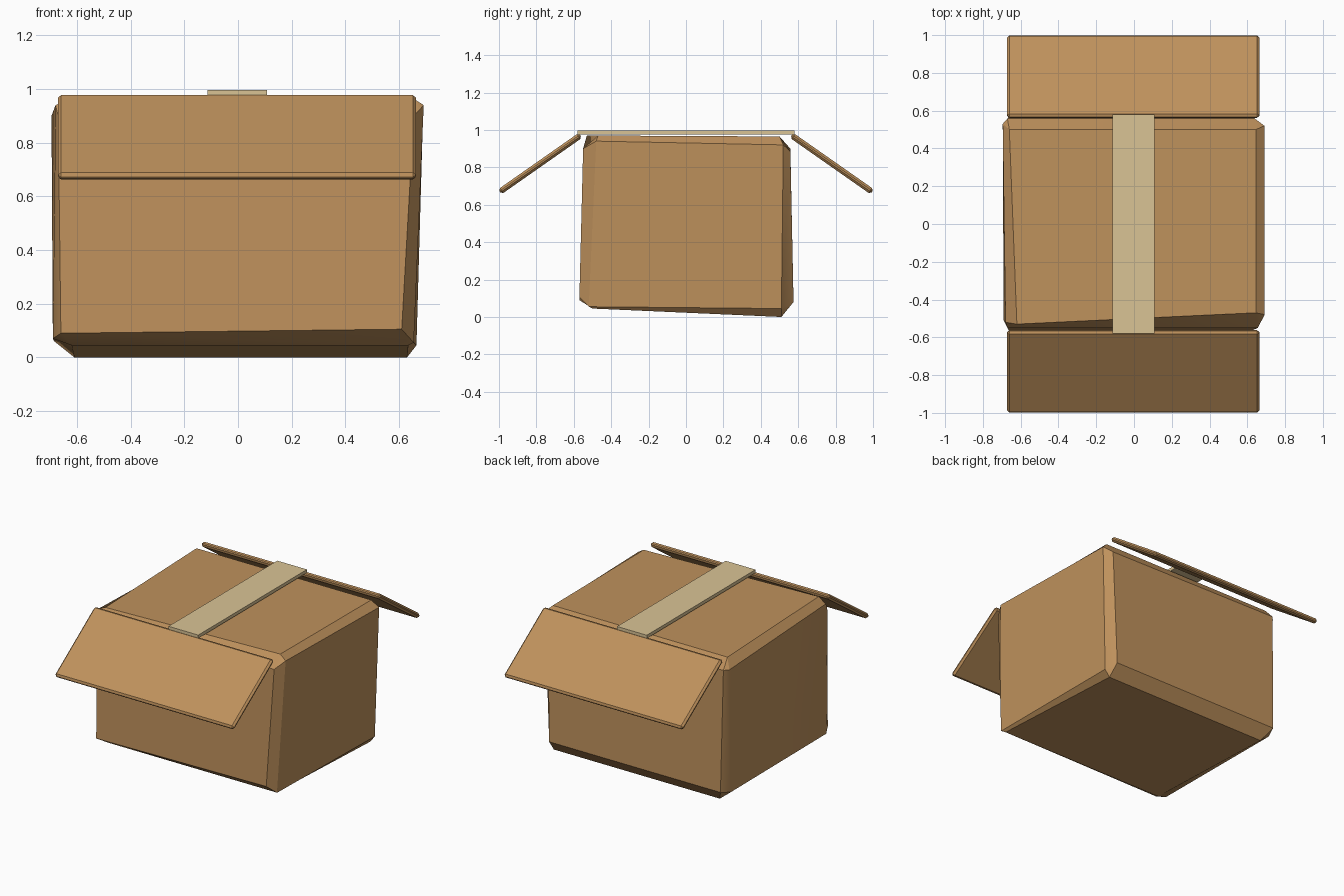
import bpy, bmesh, math
from itertools import product

if "Cube" in bpy.data.objects:
    bpy.data.objects.remove(bpy.data.objects["Cube"])


def material(name, rgb):
    m = bpy.data.materials.new(name)
    m.diffuse_color = (*rgb, 1)
    m.use_nodes = True
    m.node_tree.nodes["Principled BSDF"].inputs["Base Color"].default_value = m.diffuse_color
    return m


CARD = material("cardboard brown", (0.52, 0.285, 0.108))
TAPE = material("pale tape", (0.70, 0.55, 0.30))


def finish(name, bm, mat):
    bmesh.ops.recalc_face_normals(bm, faces=bm.faces)
    me = bpy.data.meshes.new(name)
    bm.to_mesh(me)
    bm.free()
    ob = bpy.data.objects.new(name, me)
    bpy.context.collection.objects.link(ob)
    me.materials.append(mat)
    return ob


def slab(name, size, loc, tilt, mat, bevel=0):
    bm = bmesh.new()
    bmesh.ops.create_cube(bm, size=1)
    bmesh.ops.scale(bm, vec=size, verts=bm.verts)
    if bevel:
        bmesh.ops.bevel(bm, geom=bm.edges[:], offset=bevel, segments=1,
                        affect='EDGES', profile=0.5)
    ob = finish(name, bm, mat)
    ob.location = loc
    ob.rotation_euler.x = tilt
    return ob


# Dented box: chamfered cube, each corner has one point on its x, y and z face
CORNERS = {
    (-1, -1, -1): [(-.69, -.51, .07), (-.66, -.57, .09), (-.62, -.50, .045)],
    (1, -1, -1): [(.655, -.52, .055), (.61, -.57, .105), (.635, -.50, .045)],
    (-1, 1, -1): [(-.685, .50, .06), (-.66, .575, .08), (-.61, .51, 0)],
    (1, 1, -1): [(.665, .51, .045), (.62, .575, .08), (.63, .51, 0)],
    (-1, -1, 1): [(-.68, -.52, .94), (-.67, -.55, .90), (-.62, -.53, .97)],
    (1, -1, 1): [(.692, -.48, .94), (.655, -.55, .90), (.645, -.47, .97)],
    (-1, 1, 1): [(-.695, .53, .90), (-.67, .558, .90), (-.66, .50, .965)],
    (1, 1, 1): [(.69, .52, .92), (.64, .558, .885), (.645, .50, .965)],
}
bm = bmesh.new()
V = {(c, a): bm.verts.new(p) for c, pts in CORNERS.items() for a, p in enumerate(pts)}
for c in CORNERS:
    bm.faces.new([V[c, a] for a in range(3)])
for a in range(3):
    b, d = (a + 1) % 3, (a + 2) % 3

    def key(i, j, k):
        c = [0, 0, 0]
        c[a], c[b], c[d] = i, j, k
        return tuple(c)

    # main panels
    for s in (-1, 1):
        bm.faces.new([V[key(s, j, k), a] for j, k in ((-1, -1), (1, -1), (1, 1), (-1, 1))])
    # chamfer strips running along axis a
    for j, k in product((-1, 1), repeat=2):
        lo, hi = key(-1, j, k), key(1, j, k)
        bm.faces.new([V[lo, b], V[hi, b], V[hi, d], V[lo, d]])
box = finish("box_body", bm, CARD)
bpy.context.view_layer.objects.active = box
box.select_set(True)
bpy.ops.object.shade_smooth_by_angle(angle=math.radians(30))

# Open flaps sloping down at front and back
for name, s in (("front_flap", -1), ("back_flap", 1)):
    slab(name, (1.335, 0.526, 0.032), (-0.004, s * 0.78, 0.82),
         -s * math.radians(35), CARD, 0.012)

# Tape strip over the top
slab("tape_strip", (0.222, 1.16, 0.022), (-0.002, 0, 0.986), 0, TAPE)
